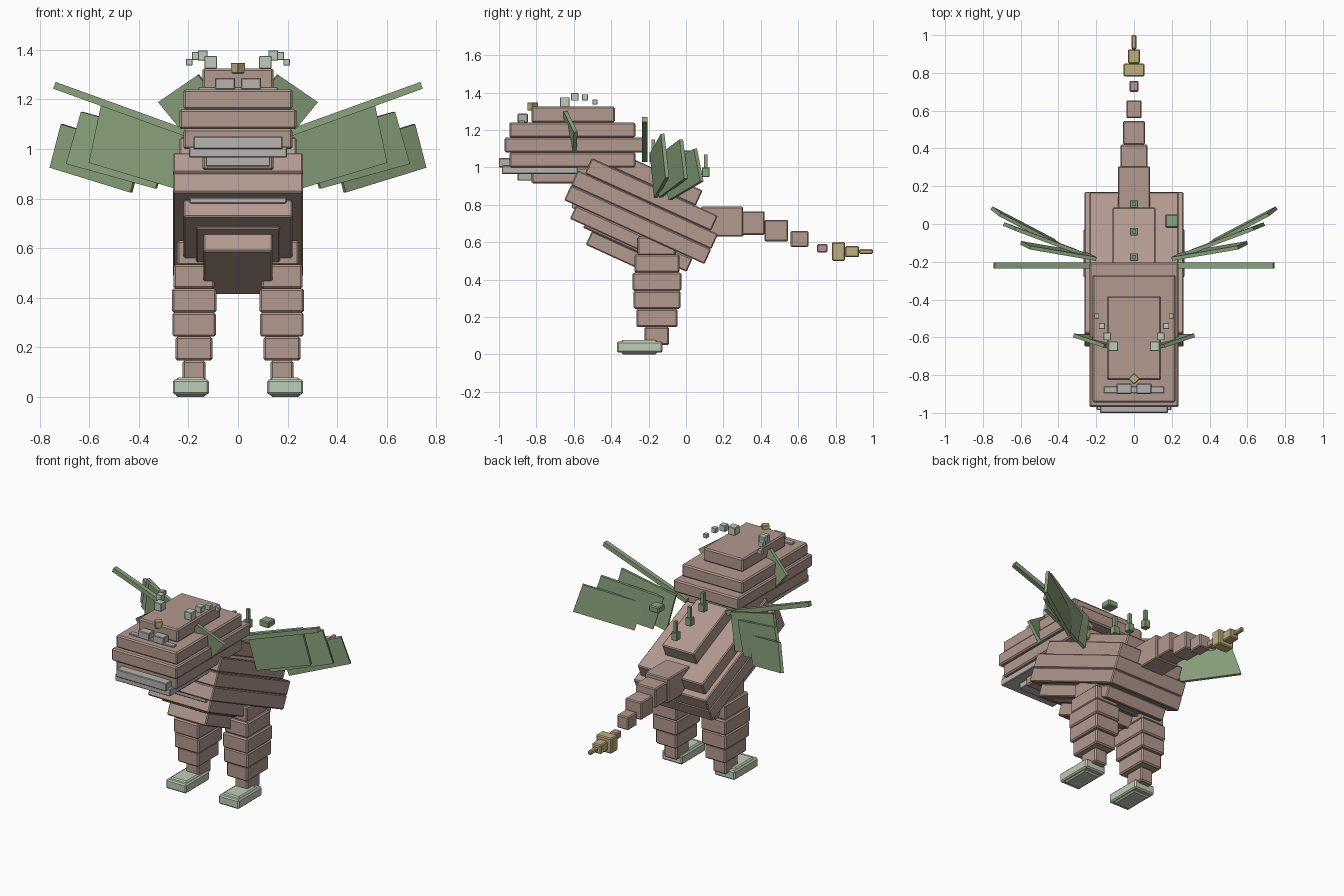
import bpy, bmesh, math
from mathutils import Matrix, Vector

old = bpy.data.objects.get("Cube")
if old:
    bpy.data.objects.remove(old, do_unlink=True)


def material(name, rgb):
    m = bpy.data.materials.new(name)
    m.use_nodes = True
    colour = (*rgb, 1)
    m.diffuse_color = colour
    m.node_tree.nodes["Principled BSDF"].inputs["Base Color"].default_value = colour
    return m


HIDE = material("dusty brown hide", (0.45, 0.32, 0.275))
LEAF = material("leaf green", (0.26, 0.37, 0.21))
PALE = material("pale green", (0.52, 0.61, 0.48))
GOLD = material("straw yellow", (0.52, 0.42, 0.2))
TOOTH = material("tooth grey", (0.47, 0.45, 0.43))


def block(name, mat, matrix, bevel=0.008):
    """Unit cube shaped by a matrix, with chamfered edges."""
    bm = bmesh.new()
    bmesh.ops.create_cube(bm, size=1, matrix=matrix)
    bmesh.ops.recalc_face_normals(bm, faces=bm.faces)
    mesh = bpy.data.meshes.new(name)
    bm.to_mesh(mesh)
    bm.free()
    mesh.materials.append(mat)
    ob = bpy.data.objects.new(name, mesh)
    bpy.context.collection.objects.link(ob)
    if bevel:
        mod = ob.modifiers.new("chamfer", "BEVEL")
        mod.width = bevel
        mod.segments = 1
    return ob


def box(name, mat, x, y, z, bevel=0.008):
    """Upright box from its x, y and z ranges."""
    mid = Vector([(a + b) / 2 for a, b in (x, y, z)])
    size = Vector([b - a for a, b in (x, y, z)])
    return block(name, mat, Matrix.Translation(mid) @ Matrix.Diagonal((*size, 1)), bevel)


def wide(name, mat, half, y, z, bevel=0.008):
    return box(name, mat, (-half, half), y, z, bevel)


def plate(name, mat, p0, p1, p2, thick=0.02):
    """Thin board through three successive corners."""
    p0, p1, p2 = Vector(p0), Vector(p1), Vector(p2)
    a, b = p1 - p0, p2 - p1
    n = a.cross(b).normalized() * thick
    m = Matrix((a, b, n)).transposed().to_4x4()
    return block(name, mat, Matrix.Translation((p0 + p2) / 2) @ m, 0)


# Tilted body built of stacked slabs: half width, length, bottom, top
tilt = Matrix.Translation((0, -0.24, 0.734)) @ Matrix.Rotation(math.radians(-24.5), 4, "X")
for name, half, length, lo, hi in (
        ("back_ridge", 0.115, 0.48, 0.177, 0.266),
        ("upper_back", 0.235, 0.74, 0.088, 0.177),
        ("upper_flank", 0.262, 0.824, 0, 0.088),
        ("lower_flank", 0.262, 0.824, -0.088, 0),
        ("belly", 0.22, 0.685, -0.165, -0.088),
        ("belly_seam", 0.17, 0.52, -0.18, -0.165),
        ("lower_belly", 0.14, 0.417, -0.257, -0.176)):
    shape = Matrix.Translation((0, 0, (lo + hi) / 2)) @ Matrix.Diagonal((2 * half, length, hi - lo, 1))
    block(name, HIDE, tilt @ shape, 0.006)
wide("chest_strip", TOOTH, 0.195, (-0.61, -0.55), (0.78, 0.805), 0.004)

# Head slabs and jaw
wide("crown", HIDE, 0.143, (-0.826, -0.38), (1.24, 1.325))
wide("brow", HIDE, 0.22, (-0.944, -0.27), (1.16, 1.24))
wide("cheeks", HIDE, 0.235, (-0.97, -0.205), (1.08, 1.16))
wide("upper_jaw", HIDE, 0.22, (-0.944, -0.27), (1.0, 1.08))
wide("lower_jaw", HIDE, 0.143, (-0.826, -0.38), (0.915, 1.0))

# Teeth, eyes and horn
wide("front_teeth", TOOTH, 0.18, (-1.0, -0.92), (1.0, 1.05), 0.004)
wide("tooth_row", TOOTH, 0.198, (-0.985, -0.58), (0.965, 1.01), 0.004)
wide("lower_teeth", TOOTH, 0.13, (-0.9, -0.82), (0.93, 0.97), 0.004)
wide("eye_bar", TOOTH, 0.16, (-0.895, -0.86), (1.235, 1.25), 0.003)
horn = Matrix.Translation((0, -0.82, 1.326)) @ Matrix.Rotation(math.pi / 4, 4, "Z")
block("horn", GOLD, horn @ Matrix.Scale(0.043, 4), 0.003)

# Tail: half width, y range, z range
for i, (mat, half, y, z) in enumerate((
        (HIDE, 0.085, (0.08, 0.305), (0.63, 0.79)),
        (HIDE, 0.072, (0.295, 0.42), (0.64, 0.765)),
        (HIDE, 0.058, (0.42, 0.545), (0.605, 0.72)),
        (HIDE, 0.04, (0.56, 0.655), (0.575, 0.66)),
        (HIDE, 0.025, (0.7, 0.757), (0.545, 0.59)),
        (GOLD, 0.055, (0.78, 0.85), (0.5, 0.6)),
        (GOLD, 0.032, (0.85, 0.925), (0.52, 0.58)),
        (GOLD, 0.013, (0.925, 1.0), (0.537, 0.563)))):
    wide(f"tail_segment_{i + 1}", mat, half, y, z, 0.006)

# Thorns along the back and one loose leaf block
for i, (y, z) in enumerate(((-0.175, 1.03), (-0.04, 0.99), (0.105, 0.95))):
    wide(f"thorn_base_{i + 1}", LEAF, 0.02, (y - 0.02, y + 0.02), (z, z + 0.05), 0.002)
    wide(f"thorn_tip_{i + 1}", LEAF, 0.01, (y - 0.01, y + 0.01), (z + 0.05, z + 0.12), 0)
box("back_leaf", LEAF, (0.165, 0.235), (-0.02, 0.05), (1.05, 1.09), 0.006)

# Paired parts
for side, s in (("left", 1), ("right", -1)):
    def flip(*p):
        return Vector((s * p[0], p[1], p[2]))

    def pair(name, mat, mid, half, y, z, bevel=0.008):
        box(f"{side}_{name}", mat, (s * mid - half, s * mid + half), y, z, bevel)

    pair("eye", TOOTH, 0.052, 0.04, (-0.9, -0.845), (1.24, 1.287), 0.004)

    # Leg blocks, from the hip down to the foot
    pair("hip", HIDE, 0.177, 0.068, (-0.258, -0.055), (0.53, 0.63))
    pair("thigh", HIDE, 0.177, 0.083, (-0.275, -0.035), (0.437, 0.535))
    pair("upper_knee", HIDE, 0.177, 0.09, (-0.285, -0.025), (0.34, 0.437))
    pair("knee", HIDE, 0.177, 0.088, (-0.28, -0.03), (0.243, 0.34))
    pair("shin", HIDE, 0.177, 0.075, (-0.265, -0.045), (0.147, 0.243))
    pair("ankle", HIDE, 0.177, 0.046, (-0.222, -0.09), (0.05, 0.147))
    pair("foot", PALE, 0.19, 0.073, (-0.37, -0.125), (0.01, 0.07))
    pair("foot_core", PALE, 0.19, 0.06, (-0.345, -0.155), (0, 0.078))

    # Cubes trailing over the crown
    for i, (x, y, z, size) in enumerate((
            (0.11, -0.648, 1.35, 0.05), (0.142, -0.595, 1.377, 0.04),
            (0.17, -0.54, 1.375, 0.032), (0.197, -0.487, 1.35, 0.026))):
        h = size / 2
        pair(f"crest_cube_{i + 1}", PALE, x, h, (y - h, y + h), (z - h, z + h), 0.002)

    # Ear, wing spar and feather boards
    plate(f"{side}_ear", LEAF, flip(0.16, -0.645, 1.3), flip(0.32, -0.59, 1.19), flip(0.23, -0.595, 1.08))
    plate(f"{side}_wing_spar", LEAF, flip(0.14, -0.22, 1.055), flip(0.735, -0.22, 1.27),
          flip(0.745, -0.22, 1.243), 0.03)
    feathers = (((0.2, -0.185, 1.075), (0.55, -0.125, 1.18), (0.6, -0.1, 0.945)),
                ((0.27, -0.16, 1.05), (0.63, -0.025, 1.15), (0.69, 0, 0.94)),
                ((0.385, -0.12, 1.0), (0.71, 0.05, 1.1), (0.755, 0.085, 0.925)))
    for i, corners in enumerate(feathers):
        plate(f"{side}_feather_{i + 1}", LEAF, *[flip(*c) for c in corners])
